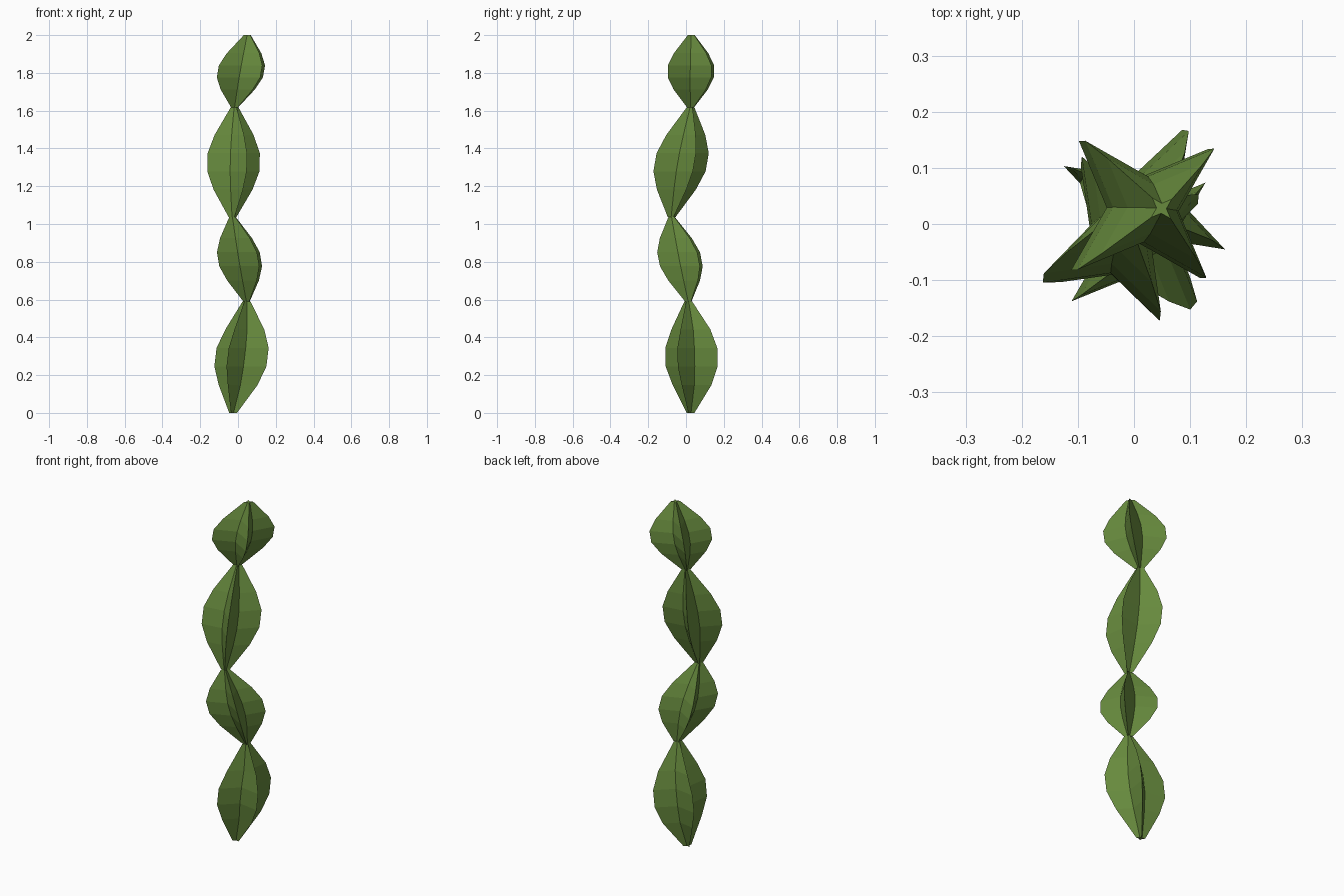
import bpy, bmesh, math
from mathutils import Vector

if "Cube" in bpy.data.objects:
    bpy.data.objects.remove(bpy.data.objects["Cube"])

green = bpy.data.materials.new("cactus green")
green.diffuse_color = (0.135, 0.255, 0.047, 1)
green.use_nodes = True
green.node_tree.nodes["Principled BSDF"].inputs["Base Color"].default_value = green.diffuse_color

# profile along a segment: (height fraction, width fraction)
PROFILE = [(0, 0.15), (0.25, 0.745), (0.417, 1), (0.583, 1), (0.75, 0.745), (1, 0.15)]
VALLEY = 0.36   # depth of the grooves between the four ribs


def segment(name, bottom, top, radius, angle, bow=(0, 0)):
    """Four-ribbed star column, pinched at both ends, leaning from bottom to top."""
    bm = bmesh.new()
    a, b, bend = Vector(bottom), Vector(top), Vector((*bow, 0))
    rings = []
    for t, w in PROFILE:
        c = a.lerp(b, t) + (bend if 0 < t < 1 else Vector())
        ring = []
        for i in range(8):
            th = math.radians(angle + 45 * i)
            r = radius * w * (VALLEY if i % 2 else 1)
            ring.append(bm.verts.new(c + Vector((r * math.cos(th), r * math.sin(th), 0))))
        rings.append(ring)
    for lo, hi in zip(rings, rings[1:]):
        for i in range(8):
            j = (i + 1) % 8
            bm.faces.new((lo[i], lo[j], hi[j], hi[i]))
    bm.faces.new(rings[0][::-1])
    bm.faces.new(rings[-1])
    me = bpy.data.meshes.new(name)
    bm.to_mesh(me)
    bm.free()
    me.materials.append(green)
    bpy.context.collection.objects.link(bpy.data.objects.new(name, me))


# joints of the zigzag stem
joints = [(-0.026, 0.024, 0), (0.045, 0.012, 0.59), (-0.029, -0.076, 1.037),
          (-0.018, 0.024, 1.617), (0.049, 0.028, 2.0)]
shapes = [(0.156, 62, (0.009, 0.011)), (0.15, 41), (0.155, 27), (0.163, 41.5)]
for n, shape in enumerate(shapes):
    segment(f"stem_segment_{n + 1}", joints[n], joints[n + 1], *shape)
